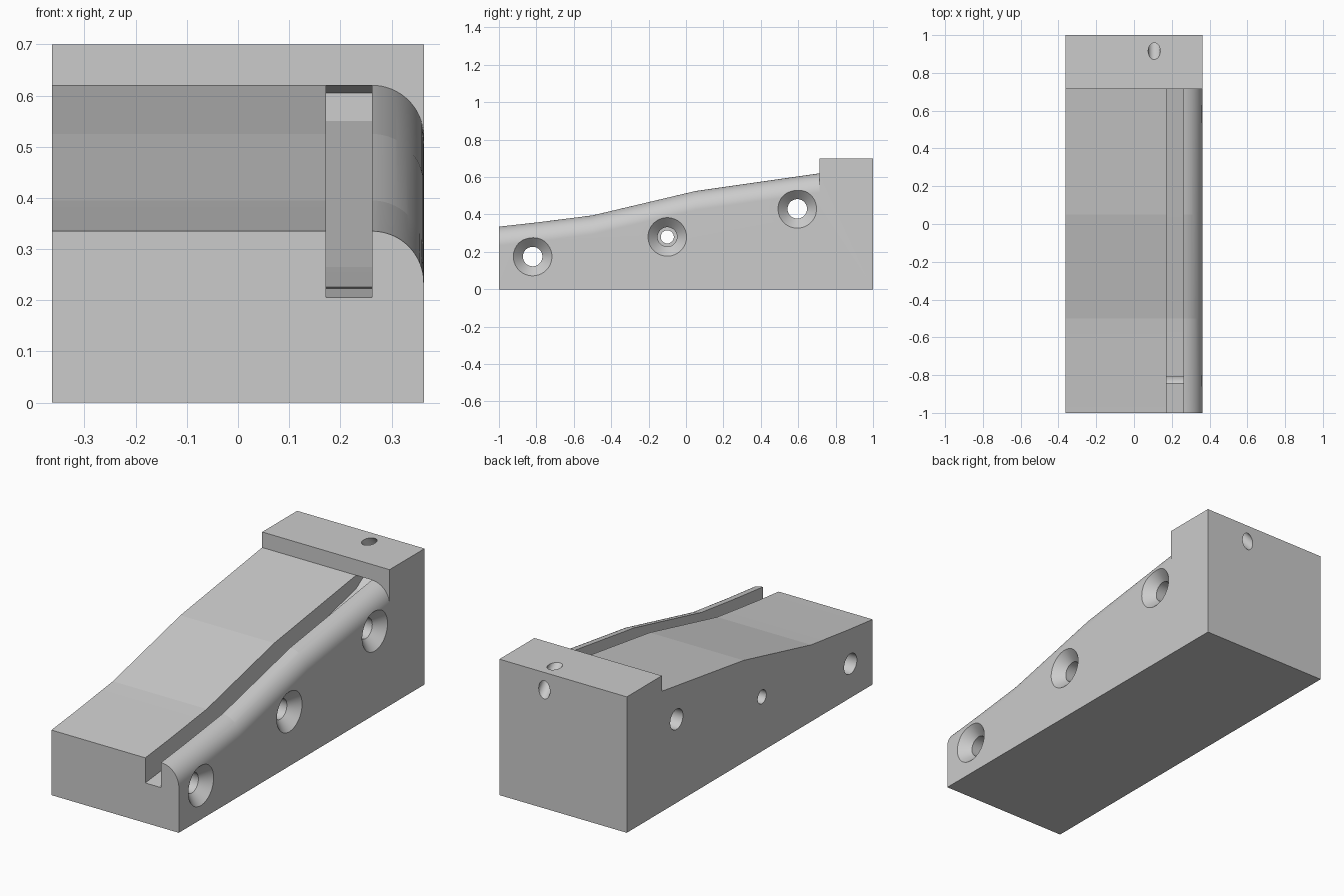
import bpy, bmesh
from math import pi, sin, cos, radians
from mathutils import Matrix, Vector

cube = bpy.data.objects.get("Cube")
if cube:
    bpy.data.objects.remove(cube)

HALF = 0.363          # half width in x
STEP_Y = 0.715        # where the ramp meets the end block
ROUND = 0.101         # radius of the rounded right edge
RAMP = [(-1, 0.335), (-0.8, 0.357), (-0.5, 0.395), (0.05, 0.525), (STEP_Y, 0.62)]

grey = bpy.data.materials.new("plain grey")
grey.use_nodes = True
grey.diffuse_color = (0.6, 0.6, 0.6, 1)
grey.node_tree.nodes["Principled BSDF"].inputs["Base Color"].default_value = (0.6, 0.6, 0.6, 1)


def make_object(name, bm):
    bmesh.ops.recalc_face_normals(bm, faces=bm.faces)
    mesh = bpy.data.meshes.new(name)
    bm.to_mesh(mesh)
    bm.free()
    mesh.materials.append(grey)
    obj = bpy.data.objects.new(name, mesh)
    bpy.context.collection.objects.link(obj)
    return obj


def loft(name, sections):
    """Skin closed rings of equal length and cap both ends."""
    bm = bmesh.new()
    rings = [[bm.verts.new(p) for p in s] for s in sections]
    for a, b in zip(rings, rings[1:]):
        for i in range(len(a)):
            j = (i + 1) % len(a)
            bm.faces.new((a[i], a[j], b[j], b[i]))
    bm.faces.new(rings[0])
    bm.faces.new(rings[-1])
    return make_object(name, bm)


def side_prism(name, outline, x0, x1):
    return loft(name, [[(x, y, z) for y, z in outline] for x in (x0, x1)])


def turned(name, profile, origin, axis, sides=96):
    """Round solid from (distance along axis, radius) pairs."""
    turn = Vector((0, 0, 1)).rotation_difference(Vector(axis)).to_matrix().to_4x4()
    place = Matrix.Translation(origin) @ turn
    angles = [2 * pi * i / sides for i in range(sides)]
    return loft(name, [[place @ Vector((r * cos(a), r * sin(a), d)) for a in angles]
                       for d, r in profile])


# Main body: side outline of ramp and raised end block
body = side_prism("ramp_block", [(-1, 0)] + RAMP + [(STEP_Y, 0.7), (1, 0.7), (1, 0)], -HALF, HALF)
cutters = []

# Rounded upper right edge, following the ramp
arc = [(HALF - ROUND * (1 - sin(a)), -ROUND * (1 - cos(a)))
       for a in (pi / 2 * i / 24 for i in range(25))]
section = arc + [(HALF + 0.1, -ROUND), (HALF + 0.1, 0.2), (HALF - ROUND, 0.2)]
stations = [(-1.1, 0.324)] + RAMP[1:]
cutters.append(loft("edge_round_cutter", [[(x, y, z + dz) for x, dz in section]
                                          for y, z in stations]))

# Lengthwise groove, running slightly under the end block
groove = [(-1.1, 0.195), (-0.8, 0.227), (-0.5, 0.265), (0.05, 0.395), (STEP_Y, 0.55),
          (0.8, 0.605), (STEP_Y, 0.62), (STEP_Y, 0.69), (-1.1, 0.69)]
cutters.append(side_prism("groove_cutter", groove, 0.172, 0.262))

# Countersunk cross holes; the middle one steps down to a smaller bore
for y, z, bore in [(-0.82, 0.175, 0.052), (-0.1, 0.28, 0.035), (0.595, 0.43, 0.052)]:
    profile = [(-0.02, 0.123), (0.051, 0.052), (HALF, 0.052), (HALF, bore), (0.8, bore)]
    if bore == 0.052:
        profile = profile[:2] + profile[-1:]
    cutters.append(turned("cross_hole_cutter", profile, (HALF, y, z), (-1, 0, 0)))

# Diagonal hole through the top back edge
cutters.append(turned("diagonal_hole_cutter", [(-0.15, 0.032), (0.3, 0.032)],
                      (0.107, 0.915, 0.7), (0, 1, -1.05)))

bpy.context.view_layer.objects.active = body
for cutter in cutters:
    mod = body.modifiers.new("cut", 'BOOLEAN')
    mod.operation = 'DIFFERENCE'
    mod.solver = 'EXACT'
    mod.object = cutter
    bpy.ops.object.modifier_apply(modifier=mod.name)
    bpy.data.objects.remove(cutter)

bpy.ops.object.select_all(action='DESELECT')
body.select_set(True)
bpy.ops.object.shade_smooth_by_angle(angle=radians(4.5))
